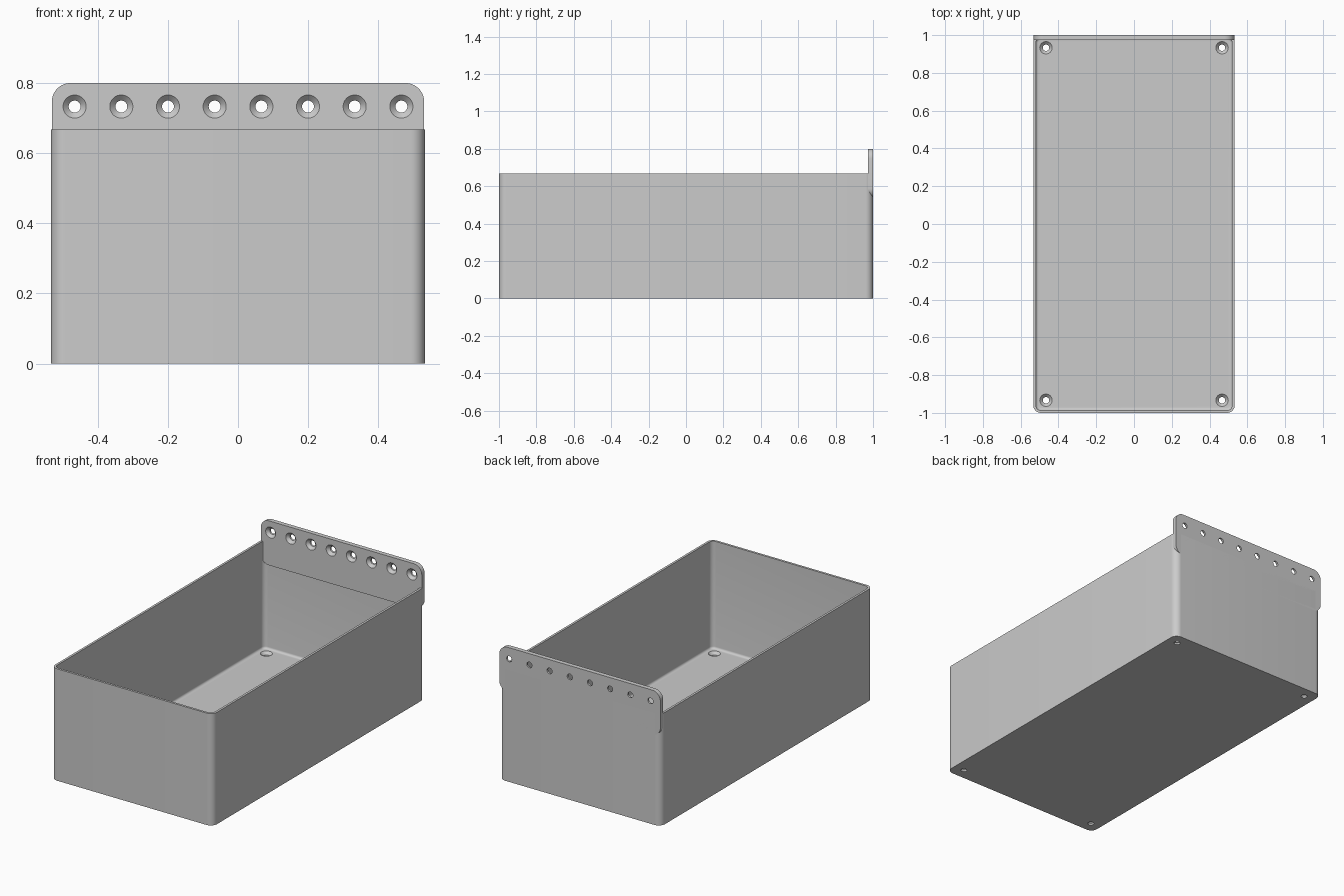
import bpy
import bmesh
from math import sin, cos, pi, radians
from mathutils import Matrix

cube = bpy.data.objects.get("Cube")
if cube:
    bpy.data.objects.remove(cube, do_unlink=True)

# Main dimensions
HX, HY, RIM, TOP = 0.533, 1.0, 0.667, 0.80
WALL, FLOOR, CORNER, FILLET = 0.0135, 0.027, 0.04, 0.0135
TAB_T, TAB_BOTTOM, TAB_CORNER = 0.027, 0.535, 0.053
INSET = 0.067

grey = bpy.data.materials.new("plain_grey")
grey.use_nodes = True
COLOUR = (0.6, 0.6, 0.6, 1)
grey.diffuse_color = COLOUR
grey.node_tree.nodes["Principled BSDF"].inputs["Base Color"].default_value = COLOUR


def rounded_rect(hx, hy, r, z, steps=10):
    """Closed loop of points around a rounded rectangle."""
    pts = []
    for q, (sx, sy) in enumerate([(1, 1), (-1, 1), (-1, -1), (1, -1)]):
        for i in range(steps + 1):
            a = (q + i / steps) * pi / 2
            pts.append((sx * (hx - r) + r * cos(a), sy * (hy - r) + r * sin(a), z))
    return pts


def circle(r, z, n=40):
    return [(r * cos(2 * pi * i / n), r * sin(2 * pi * i / n), z) for i in range(n)]


def loft(bm, loops, matrix=Matrix()):
    """Skin a stack of equal loops and cap both ends."""
    rings = [[bm.verts.new(matrix @ Matrix.Translation(p).to_translation()) for p in lp]
             for lp in loops]
    for a, b in zip(rings, rings[1:]):
        for i in range(len(a)):
            j = (i + 1) % len(a)
            bm.faces.new((a[i], a[j], b[j], b[i]))
    bm.faces.new(rings[0][::-1])
    bm.faces.new(rings[-1])


def make_object(name, bm):
    bmesh.ops.recalc_face_normals(bm, faces=bm.faces)
    mesh = bpy.data.meshes.new(name)
    bm.to_mesh(mesh)
    bm.free()
    mesh.materials.append(grey)
    obj = bpy.data.objects.new(name, mesh)
    bpy.context.collection.objects.link(obj)
    return obj


def drill(obj, thickness, matrices):
    """Cut countersunk holes; local z = 0 is the countersunk face."""
    bm = bmesh.new()
    for m in matrices:
        loft(bm, [circle(0.017, -thickness - 0.02), circle(0.017, -0.016),
                  circle(0.033, 0), circle(0.033, 0.006)], m)
    cutter = make_object("hole_cutter", bm)
    cutter.hide_render = True
    mod = obj.modifiers.new("holes", 'BOOLEAN')
    mod.operation, mod.solver, mod.object = 'DIFFERENCE', 'EXACT', cutter
    bpy.context.view_layer.objects.active = obj
    bpy.ops.object.modifier_apply(modifier=mod.name)
    bpy.data.objects.remove(cutter, do_unlink=True)


def smooth(obj):
    bpy.ops.object.select_all(action='DESELECT')
    obj.select_set(True)
    bpy.context.view_layer.objects.active = obj
    bpy.ops.object.shade_smooth_by_angle(angle=radians(30))


# Open bin: outer wall, rim, inner wall and a small fillet down to the floor
loops = [rounded_rect(HX, HY, CORNER, 0), rounded_rect(HX, HY, CORNER, RIM),
         rounded_rect(HX - WALL, HY - WALL, CORNER - WALL, RIM)]
for i in range(6):
    a = i / 5 * pi / 2
    inset = WALL + FILLET * (1 - cos(a))
    loops.append(rounded_rect(HX - inset, HY - inset, CORNER - inset,
                              FLOOR + FILLET * (1 - sin(a))))
bm = bmesh.new()
loft(bm, loops)
bin_body = make_object("bin_body", bm)
drill(bin_body, FLOOR, [Matrix.Translation((sx * (HX - INSET), sy * (HY - INSET), FLOOR))
                        for sx in (-1, 1) for sy in (-1, 1)])
smooth(bin_body)

# Mounting tab along the back wall
upright = Matrix.Rotation(pi / 2, 4, 'X')
half = (TOP - TAB_BOTTOM) / 2
place = Matrix.Translation((0, HY, TAB_BOTTOM + half)) @ upright
bm = bmesh.new()
loft(bm, [rounded_rect(HX - 0.002, half, TAB_CORNER, 0),
          rounded_rect(HX - 0.002, half, TAB_CORNER, TAB_T)], place)
tab = make_object("mounting_tab", bm)
spacing = 2 * (HX - INSET) / 7
drill(tab, TAB_T, [Matrix.Translation((INSET - HX + i * spacing, HY - TAB_T, TOP - INSET)) @ upright
                   for i in range(8)])
smooth(tab)
